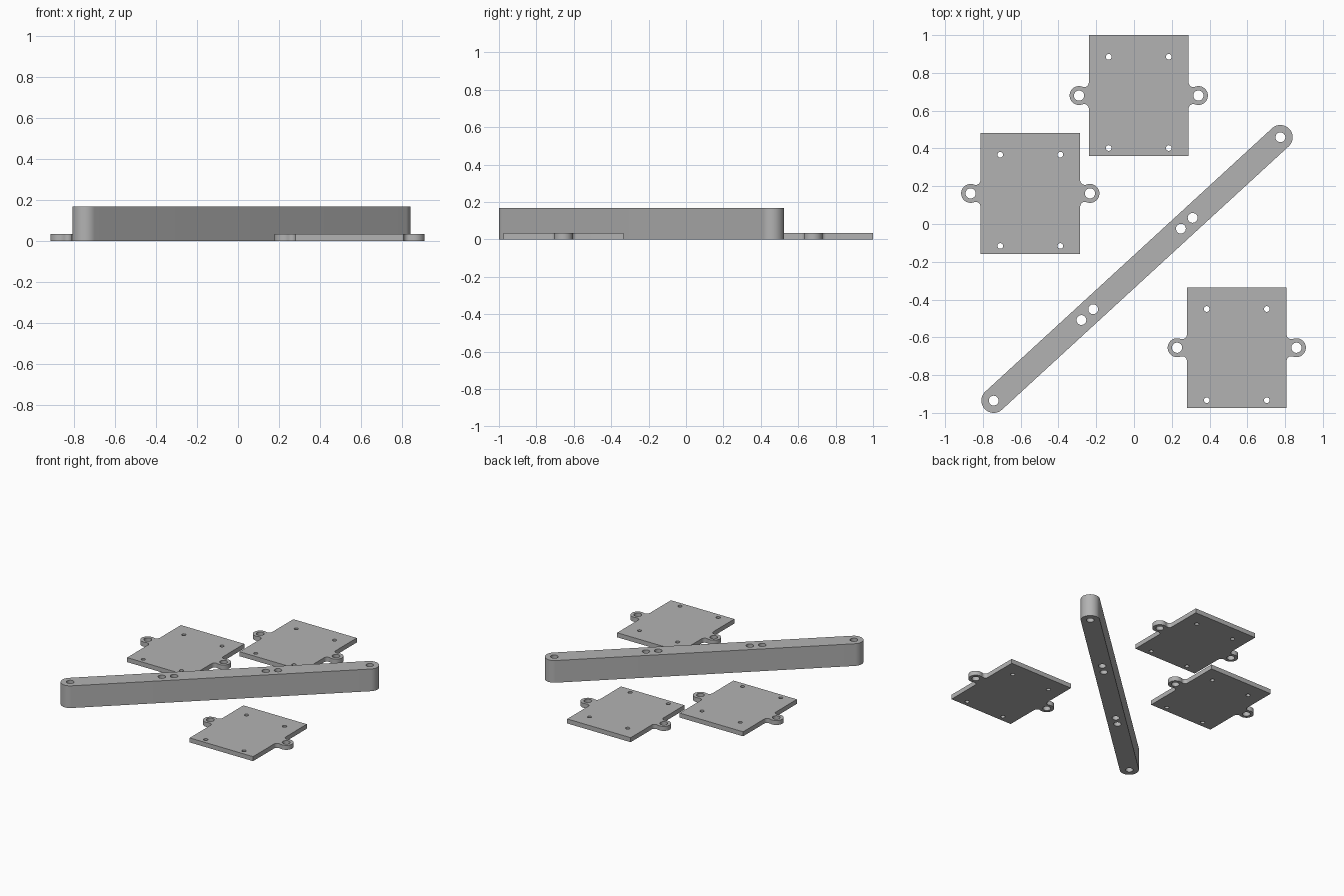
import bpy
import bmesh
import math

if "Cube" in bpy.data.objects:
    bpy.data.objects.remove(bpy.data.objects["Cube"])

grey = bpy.data.materials.new("plain grey")
grey.diffuse_color = (0.45, 0.45, 0.45, 1)
grey.use_nodes = True
grey.node_tree.nodes["Principled BSDF"].inputs["Base Color"].default_value = grey.diffuse_color


def arc(cx, cy, r, a0, a1, n):
    """Points along an arc, angles in degrees, both ends included."""
    return [(cx + r * math.cos(math.radians(a0 + (a1 - a0) * i / n)),
             cy + r * math.sin(math.radians(a0 + (a1 - a0) * i / n)))
            for i in range(n + 1)]


def circle(x, y, r, n=32):
    return arc(x, y, r, 0, 360, n)[:-1]


def extrude_profile(name, outline, holes, height, location):
    """Flat profile with through holes, extruded up from the floor."""
    curve = bpy.data.curves.new(name, 'CURVE')
    curve.dimensions = '2D'
    curve.fill_mode = 'BOTH'
    curve.extrude = height / 2
    for loop in [outline] + holes:
        spline = curve.splines.new('POLY')
        spline.points.add(len(loop) - 1)
        for point, (x, y) in zip(spline.points, loop):
            point.co = (x, y, 0, 1)
        spline.use_cyclic_u = True
    obj = bpy.data.objects.new(name, curve)
    bpy.context.collection.objects.link(obj)
    obj.location = (location[0], location[1], height / 2)
    bpy.ops.object.select_all(action='DESELECT')
    obj.select_set(True)
    bpy.context.view_layer.objects.active = obj
    bpy.ops.object.convert(target='MESH')
    obj = bpy.context.object
    bm = bmesh.new()
    bm.from_mesh(obj.data)
    bmesh.ops.remove_doubles(bm, verts=bm.verts, dist=1e-5)
    bmesh.ops.recalc_face_normals(bm, faces=bm.faces)
    bm.to_mesh(obj.data)
    bm.free()
    obj.data.materials.clear()
    obj.data.materials.append(grey)
    bpy.ops.object.shade_smooth_by_angle(angle=math.radians(30))
    return obj


# Mounting plate outline: rectangle with a filleted round ear on each side
W, H = 0.264, 0.32
EAR_X, EAR_R, FILLET = 0.316, 0.05, 0.025
fx = W + FILLET
fy = math.sqrt((EAR_R + FILLET) ** 2 - (EAR_X - fx) ** 2)
tangent = math.degrees(math.atan2(fy, fx - EAR_X))
right = [(W, -H)]
right += arc(fx, -fy, FILLET, 180, 180 - tangent, 8)
right += arc(EAR_X, 0, EAR_R, -tangent, tangent, 32)[1:-1]
right += arc(fx, fy, FILLET, 180 + tangent, 180, 8)
right += [(W, H)]
plate_outline = right + [(-x, -y) for x, y in right]

# Ear holes and four small screw holes
plate_holes = [circle(s * EAR_X, 0, 0.027) for s in (-1, 1)]
plate_holes += [circle(x, y, 0.015, 24) for x in (-0.159, 0.159) for y in (-0.278, 0.205)]

for name, centre in (("back_plate", (0.025, 0.68)),
                     ("left_plate", (-0.549, 0.162)),
                     ("right_plate", (0.544, -0.655))):
    extrude_profile(name, plate_outline, plate_holes, 0.034, centre)

# Long diagonal bar with rounded ends, end holes and two pairs of inner holes
ax, ay, bx, by, R = -0.743, -0.935, 0.775, 0.459, 0.065
length = math.hypot(bx - ax, by - ay)
bar_outline = arc(length / 2, 0, R, -90, 90, 32) + arc(-length / 2, 0, R, 90, 270, 32)
bar_holes = [circle(s * d * length, 0, 0.026) for s in (-1, 1) for d in (0.153, 0.194, 0.5)]
bar = extrude_profile("long_bar", bar_outline, bar_holes, 0.167, ((ax + bx) / 2, (ay + by) / 2))
bar.rotation_euler.z = math.atan2(by - ay, bx - ax)
